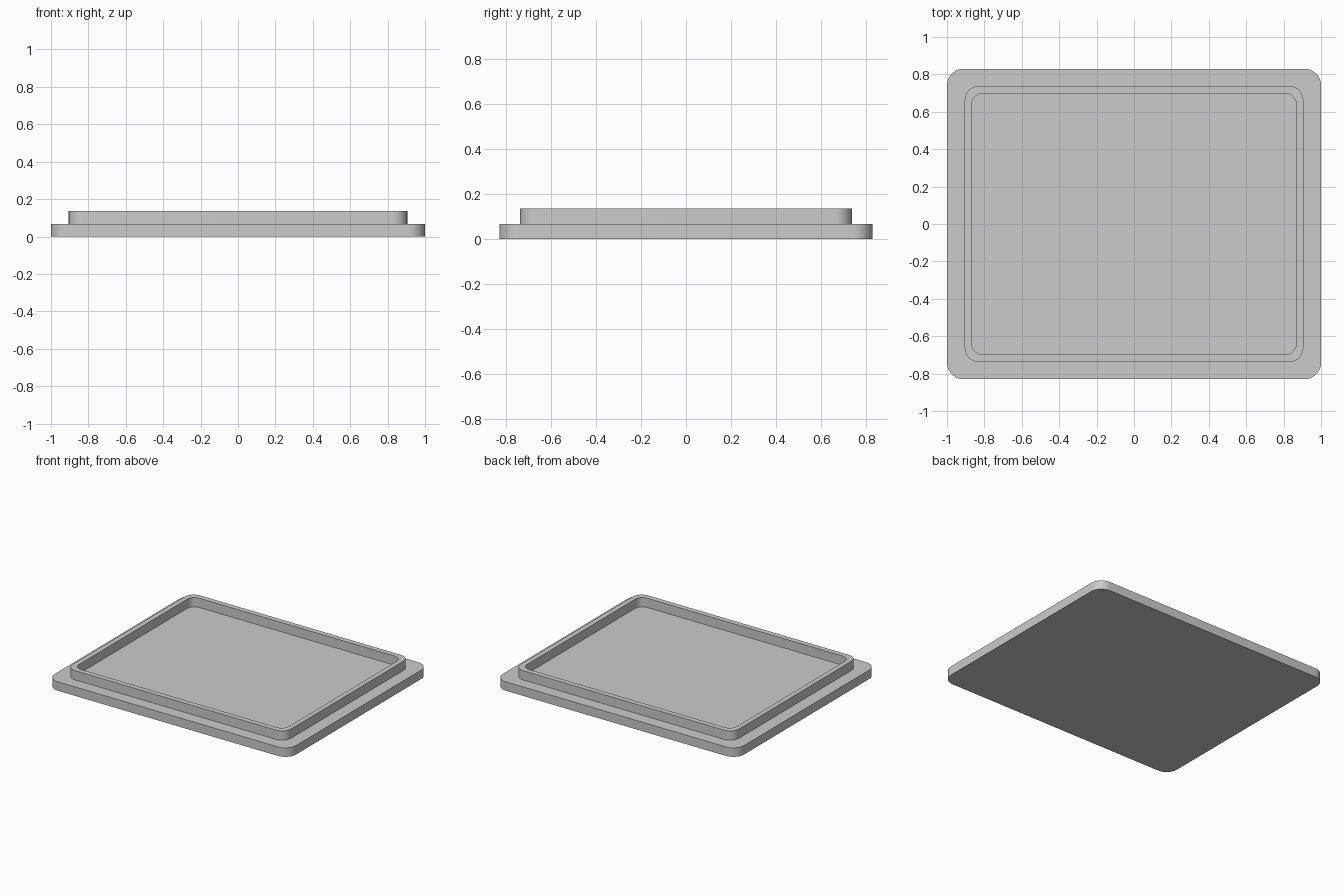
import bpy
import bmesh
import math

cube = bpy.data.objects.get("Cube")
if cube:
    bpy.data.objects.remove(cube, do_unlink=True)

CORNER_STEPS = 12
LEDGE_Z, TOP_Z = 0.067, 0.136

# Outlines as half width, half depth, corner radius
PLATE = (1.0, 0.83, 0.09)
RIM_OUTER = (0.905, 0.738, 0.075)
RIM_INNER = (0.868, 0.698, 0.06)


def rounded_loop(bm, outline, z):
    """Ring of vertices around a rounded rectangle, counter-clockwise."""
    hx, hy, r = outline
    verts = []
    for corner, (sx, sy) in enumerate([(1, 1), (-1, 1), (-1, -1), (1, -1)]):
        for i in range(CORNER_STEPS + 1):
            a = math.pi / 2 * (corner + i / CORNER_STEPS)
            x = sx * (hx - r) + r * math.cos(a)
            y = sy * (hy - r) + r * math.sin(a)
            verts.append(bm.verts.new((x, y, z)))
    return verts


# Grey material
grey = bpy.data.materials.new("light grey")
grey.use_nodes = True
colour = (0.6, 0.6, 0.6, 1.0)
grey.diffuse_color = colour
grey.node_tree.nodes["Principled BSDF"].inputs["Base Color"].default_value = colour

# Lid: flat plate, ledge, raised rim and recessed floor in one closed skin
bm = bmesh.new()
sections = [(PLATE, 0), (PLATE, LEDGE_Z), (RIM_OUTER, LEDGE_Z),
            (RIM_OUTER, TOP_Z), (RIM_INNER, TOP_Z), (RIM_INNER, LEDGE_Z)]
loops = [rounded_loop(bm, outline, z) for outline, z in sections]
for low, high in zip(loops, loops[1:]):
    for i in range(len(low)):
        j = (i + 1) % len(low)
        bm.faces.new((low[i], low[j], high[j], high[i]))
bm.faces.new(loops[0][::-1])
bm.faces.new(loops[-1])

mesh = bpy.data.meshes.new("rimmed_lid")
bm.to_mesh(mesh)
bm.free()
mesh.materials.append(grey)
lid = bpy.data.objects.new("rimmed_lid", mesh)
bpy.context.collection.objects.link(lid)

# Smooth corners, sharp edges between the steps
bpy.ops.object.select_all(action="DESELECT")
lid.select_set(True)
bpy.context.view_layer.objects.active = lid
bpy.ops.object.shade_smooth_by_angle(angle=math.radians(30))
